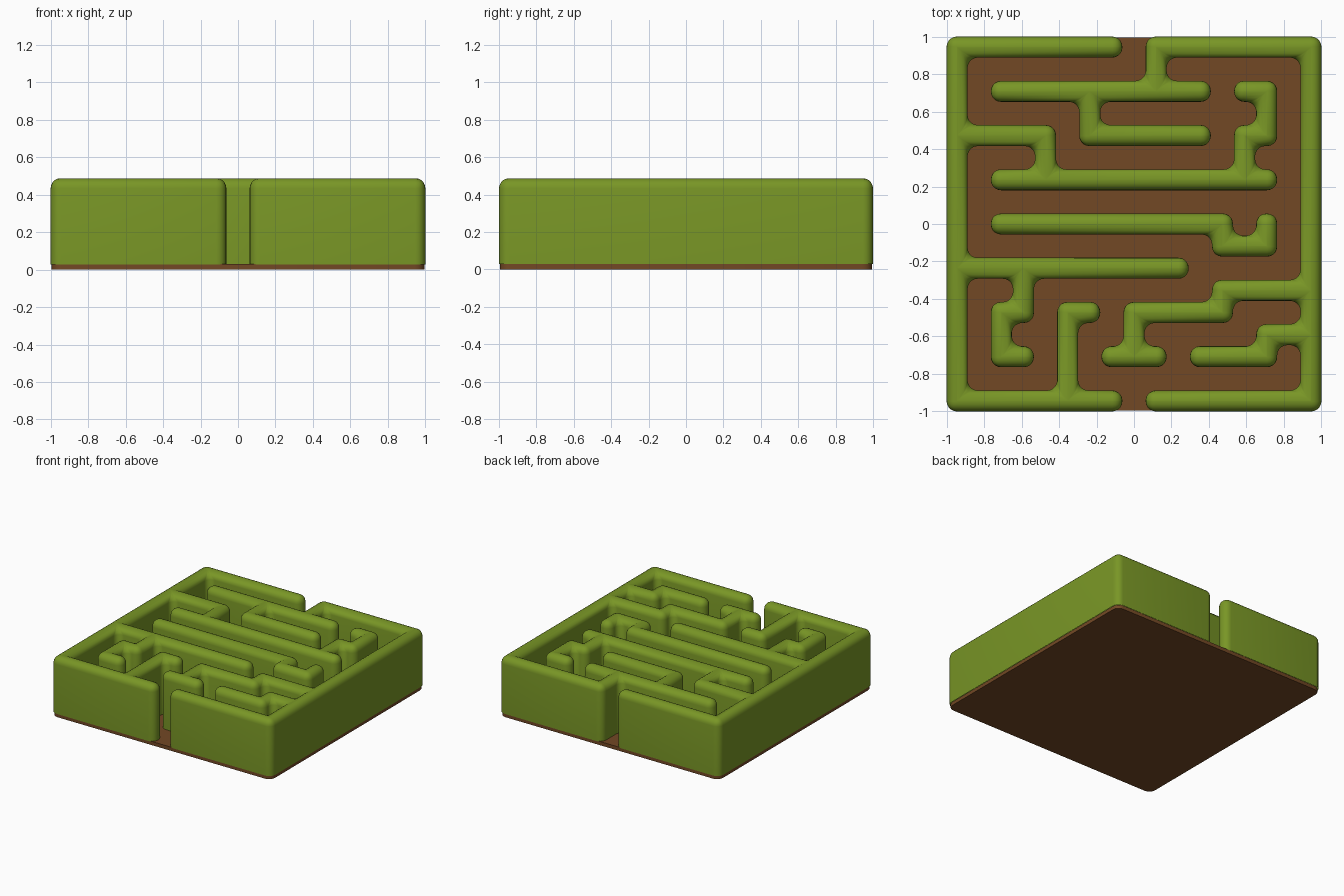
import bpy, bmesh

if "Cube" in bpy.data.objects:
    bpy.data.objects.remove(bpy.data.objects["Cube"])

P, H = 0.118, 0.056          # maze pitch, hedge half thickness
Z0, Z1, R = 0.028, 0.487, 0.054


def material(name, rgb):
    m = bpy.data.materials.new(name)
    m.diffuse_color = (*rgb, 1)
    m.use_nodes = True
    m.node_tree.nodes["Principled BSDF"].inputs["Base Color"].default_value = m.diffuse_color
    return m


def finish(bm, name, mat):
    bmesh.ops.recalc_face_normals(bm, faces=bm.faces[:])
    me = bpy.data.meshes.new(name)
    bm.to_mesh(me)
    bm.free()
    me.materials.append(mat)
    ob = bpy.data.objects.new(name, me)
    bpy.context.collection.objects.link(ob)
    bpy.context.view_layer.objects.active = ob
    ob.select_set(True)
    bpy.ops.object.shade_smooth_by_angle(angle=0.7)
    ob.select_set(False)


green = material("hedge green", (0.19, 0.305, 0.019))
brown = material("soil brown", (0.171, 0.065, 0.018))

# hedge centre lines in grid steps, split into the two connected halves
left = [
    [(-1, 8), (-8, 8), (-8, -8), (-1, -8)],
    [(-8, 4), (-4, 4), (-4, 2)], [(-6, 2), (6, 2)],
    [(5, 2), (5, 4), (6, 4), (6, 6), (5, 6)],
    [(-8, -2), (2, -2)],
    [(-5, -2), (-5, -4), (-6, -4), (-6, -6), (-5, -6)],
    [(-3, -8), (-3, -4), (-2, -4)],
]
right = [
    [(1, 8), (8, 8), (8, -8), (1, -8)],
    [(1, 8), (1, 6)], [(-6, 6), (3, 6)], [(-2, 6), (-2, 4), (3, 4)],
    [(8, -3), (4, -3), (4, -4), (0, -4), (0, -6)], [(-1, -6), (1, -6)],
    [(8, -5), (6, -5), (6, -6), (3, -6)],
]
middle = [[(-6, 0), (4, 0), (4, -1), (6, -1), (6, 0)]]


def hedge(name, paths):
    # even cells are hedge wide, odd cells are the slivers between them
    cells = set()
    for path in paths:
        for (ax, ay), (bx, by) in zip(path, path[1:]):
            for i in range(2 * min(ax, bx), 2 * max(ax, bx) + 1):
                for j in range(2 * min(ay, by), 2 * max(ay, by) + 1):
                    cells.add((i, j))

    def line(k):             # coordinate of the lower edge of cell k
        return k // 2 * P + (H if k % 2 else -H)

    bm = bmesh.new()
    for i, j in sorted(cells):
        x0, x1, y0, y1 = line(i), line(i + 1), line(j), line(j + 1)
        bm.faces.new([bm.verts.new((x, y, Z1)) for x, y in
                      ((x0, y0), (x1, y0), (x1, y1), (x0, y1))])
    bmesh.ops.remove_doubles(bm, verts=bm.verts[:], dist=1e-4)
    bmesh.ops.dissolve_limit(bm, angle_limit=0.02, verts=bm.verts[:],
                             edges=bm.edges[:])
    # walls drop to the soil, open underneath
    rim = [e for e in bm.edges if e.is_boundary]
    geo = bmesh.ops.extrude_edge_only(bm, edges=rim)["geom"]
    for v in geo:
        if isinstance(v, bmesh.types.BMVert):
            v.co.z = Z0
    bmesh.ops.recalc_face_normals(bm, faces=bm.faces[:])
    # clipped, rounded top and corners
    sharp = [e for e in bm.edges if not e.is_boundary
             and e.calc_face_angle(0) > 0.5]
    bmesh.ops.bevel(bm, geom=sharp, offset=R, segments=5, profile=0.5,
                    affect='EDGES', clamp_overlap=False)
    finish(bm, name, green)


hedge("left_hedge", left)
hedge("right_hedge", right)
hedge("middle_hedge", middle)

# soil slab with rounded corners
bm = bmesh.new()
bmesh.ops.create_cube(bm, size=1)
for v in bm.verts:
    v.co = (v.co.x * 1.99, v.co.y * 1.99, (v.co.z + 0.5) * 0.03)
corners = [e for e in bm.edges if abs(e.verts[0].co.z - e.verts[1].co.z) > 0.01]
bmesh.ops.bevel(bm, geom=corners, offset=R, segments=5, profile=0.5,
                affect='EDGES')
finish(bm, "soil_base", brown)
